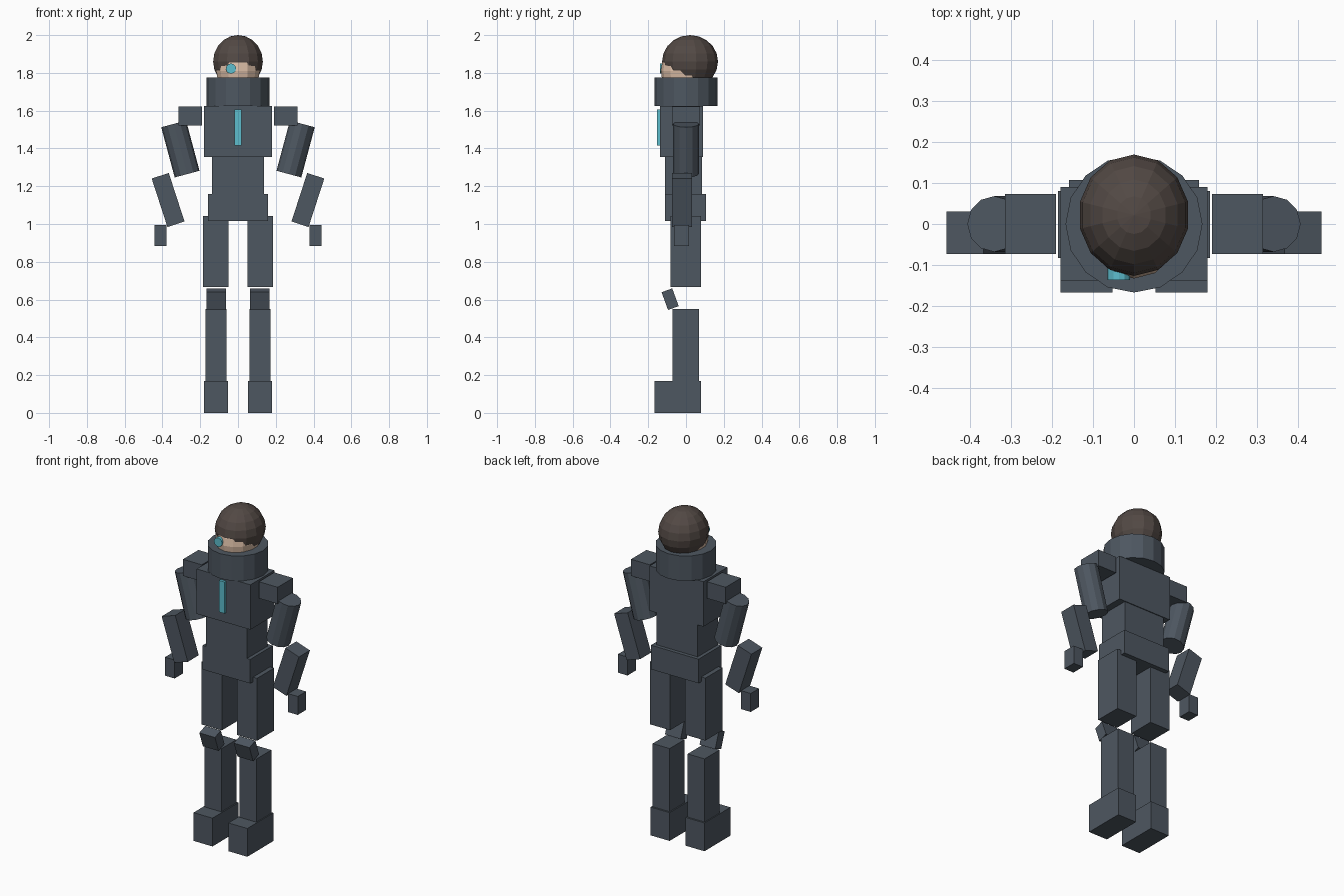
import bpy
import bmesh
import math
from mathutils import Matrix, Vector

cube = bpy.data.objects.get("Cube")
if cube:
    bpy.data.objects.remove(cube, do_unlink=True)


def material(name, r, g, b):
    m = bpy.data.materials.new(name)
    m.use_nodes = True
    m.diffuse_color = (r, g, b, 1)
    m.node_tree.nodes["Principled BSDF"].inputs["Base Color"].default_value = (r, g, b, 1)
    return m


SUIT = material("slate_suit", 0.076, 0.095, 0.119)
HAIR = material("brown_hair", 0.085, 0.066, 0.058)
SKIN = material("skin", 0.72, 0.52, 0.39)
GLOW = material("teal_glow", 0.11, 0.51, 0.61)


def finish(name, bm, mat):
    bmesh.ops.recalc_face_normals(bm, faces=bm.faces)
    mesh = bpy.data.meshes.new(name)
    bm.to_mesh(mesh)
    bm.free()
    mesh.materials.append(mat)
    obj = bpy.data.objects.new(name, mesh)
    bpy.context.collection.objects.link(obj)
    return obj


def place(center, size, axis="X", degrees=0):
    return (Matrix.Translation(center) @ Matrix.Rotation(math.radians(degrees), 4, axis)
            @ Matrix.Diagonal((*size, 1)))


def box(name, center, size, mat=SUIT, axis="X", degrees=0):
    bm = bmesh.new()
    bmesh.ops.create_cube(bm, size=1, matrix=place(center, size, axis, degrees))
    return finish(name, bm, mat)


def span(name, x, y, z, mat=SUIT):
    """Box given by its low and high limit on each axis."""
    lo, hi = (Vector(p) for p in zip(x, y, z))
    return box(name, (lo + hi) / 2, hi - lo, mat)


def cylinder(name, center, radius, length, sides, mat=SUIT, axis="X", degrees=0):
    bm = bmesh.new()
    bmesh.ops.create_cone(bm, cap_ends=True, segments=sides, radius1=radius, radius2=radius,
                          depth=length, matrix=place(center, (1, 1, 1), axis, degrees))
    return finish(name, bm, mat)


def ball(name, center, radii, mat):
    bm = bmesh.new()
    bmesh.ops.create_uvsphere(bm, u_segments=14, v_segments=10, radius=1,
                              matrix=place(center, radii))
    return finish(name, bm, mat)


# Torso
span("pelvis", (-0.158, 0.158), (-0.11, 0.107), (1.015, 1.16))
span("abdomen", (-0.137, 0.137), (-0.11, 0.085), (1.16, 1.355))
span("chest", (-0.179, 0.179), (-0.138, 0.09), (1.355, 1.625))
span("chest_light", (-0.018, 0.018), (-0.154, -0.138), (1.415, 1.605), GLOW)
cylinder("collar", (0, 0, 1.7), 0.167, 0.15, 16)

# Head, with hair as a larger shell set up and back
ball("head", (0, 0, 1.81), (0.117, 0.133, 0.14), SKIN)
ball("hair", (0, 0.0215, 1.86), (0.135, 0.148, 0.14), HAIR)
cylinder("eye_lens", (-0.037, -0.122, 1.823), 0.027, 0.03, 12, GLOW, "X", 90)

# Arms and legs, once per side
for side, s in (("left", 1), ("right", -1)):
    def limb(name, x, y, z):
        span(f"{side}_{name}", sorted((s * x[0], s * x[1])), y, z)

    limb("shoulder", (0.19, 0.315), (-0.073, 0.073), (1.522, 1.622))
    cylinder(f"{side}_upper_arm", (s * 0.305, 0, 1.397), 0.068, 0.275, 12,
             SUIT, "Y", s * 15)
    # Forearms lean outward at the elbow
    box(f"{side}_forearm", (s * 0.37, -0.021, 1.127), (0.095, 0.104, 0.27),
        SUIT, "Y", s * 18)
    limb("hand", (0.378, 0.442), (-0.063, 0.016), (0.884, 0.995))
    limb("thigh", (0.05, 0.185), (-0.083, 0.08), (0.667, 1.043))
    box(f"{side}_knee_pad", (s * 0.115, -0.084, 0.602), (0.104, 0.06, 0.1),
        SUIT, "X", 20)
    limb("shin", (0.06, 0.173), (-0.072, 0.07), (0.17, 0.55))
    limb("foot", (0.053, 0.179), (-0.167, 0.08), (0, 0.17))
